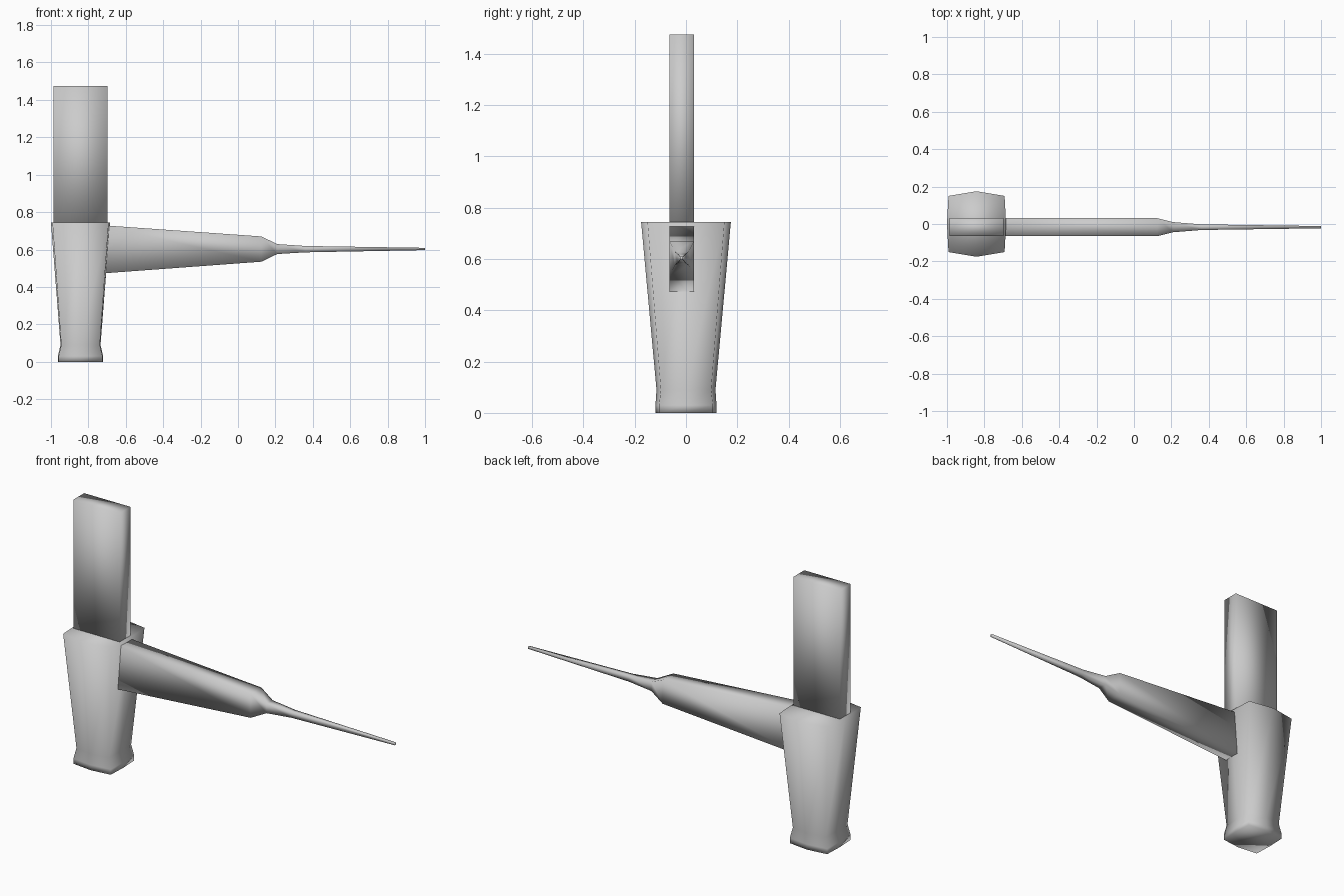
import bpy, bmesh

if "Cube" in bpy.data.objects:
    bpy.data.objects.remove(bpy.data.objects["Cube"])


def loft(name, rings):
    """Skin a list of equal-length point rings and cap both ends."""
    bm = bmesh.new()
    loops = [[bm.verts.new(p) for p in ring] for ring in rings]
    for a, b in zip(loops, loops[1:]):
        for i in range(len(a)):
            j = (i + 1) % len(a)
            bm.faces.new((a[i], a[j], b[j], b[i]))
    bm.faces.new(loops[0][::-1])
    bm.faces.new(loops[-1])
    bmesh.ops.recalc_face_normals(bm, faces=bm.faces)
    for f in bm.faces:
        f.smooth = True
    mesh = bpy.data.meshes.new(name)
    bm.to_mesh(mesh)
    bm.free()
    obj = bpy.data.objects.new(name, mesh)
    bpy.context.collection.objects.link(obj)
    return obj


CX, CY = -0.842, -0.017


def hub_ring(z, side, corner_x, corner_y, ridge):
    """Eight-sided ring: shallow ridge on every side, bold corners."""
    pts = [(side, 0), (corner_x, corner_y), (0, ridge), (-corner_x, corner_y),
           (-side, 0), (-corner_x, -corner_y), (0, -ridge), (corner_x, -corner_y)]
    return [(CX + x, y, z) for x, y in pts]


def rect_x(x, y, z0, z1):
    return [(x, CY - y, z0), (x, CY + y, z0), (x, CY + y, z1), (x, CY - y, z1)]


def rect_z(z, x, y):
    return [(CX + sx * x, CY + sy * y, z)
            for sx, sy in ((-1, -1), (1, -1), (1, 1), (-1, 1))]


# Tapered socket with a flared foot
loft("socket", [
    hub_ring(0.0, 0.121, 0.117, 0.105, 0.119),
    hub_ring(0.03, 0.121, 0.117, 0.105, 0.119),
    hub_ring(0.09, 0.107, 0.103, 0.098, 0.115),
    hub_ring(0.745, 0.158, 0.150, 0.150, 0.175),
])

# Upright flat bar rising out of the socket
loft("upright_bar", [rect_z(0.70, 0.145, 0.048), rect_z(1.475, 0.145, 0.048)])

# Side arm narrowing to a long thin spike
loft("spike_arm", [
    rect_x(-0.73, 0.048, 0.472, 0.73),
    rect_x(0.125, 0.048, 0.535, 0.67),
    rect_x(0.21, 0.027, 0.576, 0.629),
    rect_x(0.36, 0.015, 0.585, 0.619),
    rect_x(1.0, 0.006, 0.597, 0.609),
])
